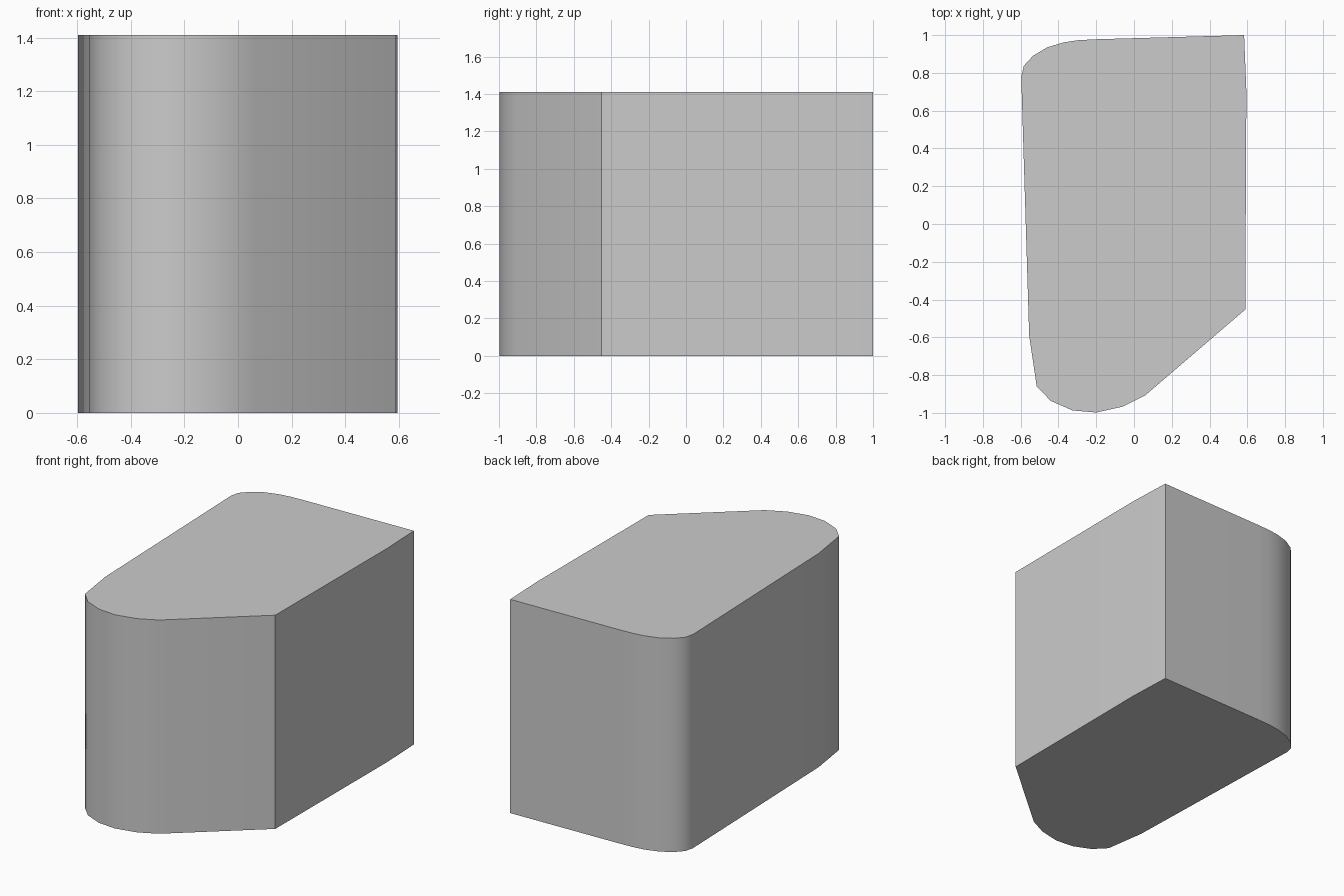
import bpy
import bmesh

if "Cube" in bpy.data.objects:
    bpy.data.objects.remove(bpy.data.objects["Cube"])

HEIGHT = 1.41

# Footprint, counter-clockwise seen from above
outline = [
    # straight back edge and rounded back left corner
    (0.583, 1.0), (-0.20, 0.978), (-0.295, 0.973), (-0.37, 0.962), (-0.46, 0.935),
    (-0.535, 0.89), (-0.583, 0.838), (-0.597, 0.78),
    # left side and rounded front
    (-0.555, -0.59), (-0.515, -0.86), (-0.44, -0.937), (-0.325, -0.987),
    (-0.20, -0.998), (-0.06, -0.967), (0.06, -0.907),
    # slanted front right face and right side
    (0.589, -0.453), (0.595, 0.70),
]

# Extrude the footprint into a solid block
bm = bmesh.new()
base = bm.faces.new([bm.verts.new((x, y, 0)) for x, y in outline])
top = bmesh.ops.extrude_face_region(bm, geom=[base], use_keep_orig=True)
bmesh.ops.translate(bm, vec=(0, 0, HEIGHT),
                    verts=[v for v in top["geom"] if isinstance(v, bmesh.types.BMVert)])
bmesh.ops.recalc_face_normals(bm, faces=bm.faces)

# Smooth round sides, sharp corners and rims
for face in bm.faces:
    face.smooth = True
for edge in bm.edges:
    edge.smooth = edge.calc_face_angle(0) < 0.75

mesh = bpy.data.meshes.new("rounded_block")
bm.to_mesh(mesh)
bm.free()
block = bpy.data.objects.new("rounded_block", mesh)
bpy.context.collection.objects.link(block)
